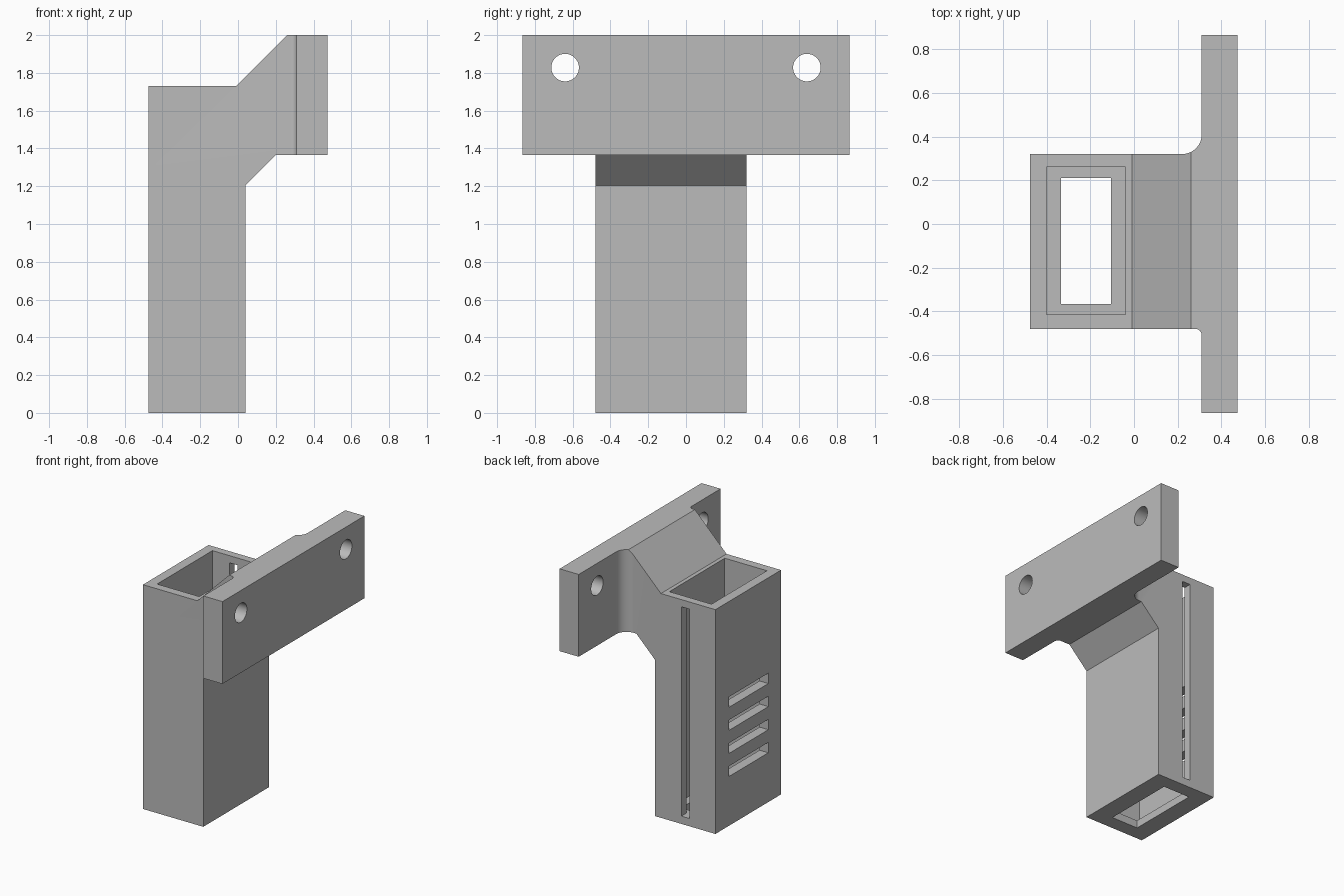
import bpy
from math import cos, sin, pi

if "Cube" in bpy.data.objects:
    bpy.data.objects.remove(bpy.data.objects["Cube"], do_unlink=True)

grey = bpy.data.materials.new("plain grey")
grey.use_nodes = True
grey.diffuse_color = (0.5, 0.5, 0.5, 1)
grey.node_tree.nodes["Principled BSDF"].inputs["Base Color"].default_value = (0.5, 0.5, 0.5, 1)


def prism(name, outline, axis, low, high):
    """Extrude a closed outline along an axis; the other two axes keep x, y, z order."""
    n = len(outline)
    verts = []
    for depth in (low, high):
        for point in outline:
            co = list(point)
            co.insert(axis, depth)
            verts.append(co)
    faces = [list(range(n)), list(range(n, 2 * n))]
    faces += [(i, (i + 1) % n, (i + 1) % n + n, i + n) for i in range(n)]
    mesh = bpy.data.meshes.new(name)
    mesh.from_pydata(verts, [], faces)
    mesh.materials.append(grey)
    obj = bpy.data.objects.new(name, mesh)
    bpy.context.collection.objects.link(obj)
    bpy.ops.object.select_all(action='DESELECT')
    bpy.context.view_layer.objects.active = obj
    obj.select_set(True)
    bpy.ops.object.mode_set(mode='EDIT')
    bpy.ops.mesh.select_all(action='SELECT')
    bpy.ops.mesh.normals_make_consistent(inside=False)
    bpy.ops.object.mode_set(mode='OBJECT')
    return obj


def box(name, x, y, z):
    return prism(name, [(x[0], y[0]), (x[1], y[0]), (x[1], y[1]), (x[0], y[1])], 2, *z)


def arc(cx, cy, r, start, end, steps):
    angles = [start + (end - start) * i / steps for i in range(steps + 1)]
    return [(cx + r * cos(a), cy + r * sin(a)) for a in angles]


def combine(target, tool, operation):
    mod = target.modifiers.new(tool.name, 'BOOLEAN')
    mod.operation = operation
    mod.solver = 'EXACT'
    mod.object = tool
    bpy.context.view_layer.objects.active = target
    bpy.ops.object.modifier_apply(modifier=mod.name)
    bpy.data.objects.remove(tool, do_unlink=True)


LEFT, BACK, FRONT = -0.475, 0.32, -0.48
PLATE, RIGHT, HALF = 0.31, 0.473, 0.865

# Side silhouette of sleeve, sloped arm and mounting plate
silhouette = [(LEFT, 0), (0.04, 0), (0.04, 1.205), (0.2, 1.365), (RIGHT, 1.365),
              (RIGHT, 2), (0.26, 2), (-0.01, 1.73), (LEFT, 1.73)]
holder = prism("holster_bracket", silhouette, 1, -1, 1)

# Plan outline with the filleted inner corners
big, small = 0.09, 0.03
plan = [(LEFT, FRONT)]
plan += arc(PLATE - small, FRONT - small, small, pi / 2, 0, 8)
plan += [(PLATE, -HALF), (RIGHT, -HALF), (RIGHT, HALF), (PLATE, HALF)]
plan += arc(PLATE - big, BACK + big, big, 0, -pi / 2, 16)
plan += [(LEFT, BACK)]
combine(holder, prism("plan", plan, 2, -0.1, 2.1), 'INTERSECT')

# Open pocket and smaller floor opening
combine(holder, box("pocket", (-0.4, -0.04), (-0.415, 0.26), (0.06, 2.2)), 'DIFFERENCE')
combine(holder, box("floor_opening", (-0.335, -0.105), (-0.365, 0.21), (-0.1, 0.2)), 'DIFFERENCE')

# Tall slot in the back wall
combine(holder, box("back_slot", (-0.255, -0.185), (0.1, 0.5), (0.06, 1.675)), 'DIFFERENCE')

# Four vents in the right-hand wall
for i in range(4):
    z = 0.38 + 0.178 * i
    combine(holder, box("vent", (-0.6, -0.3), (-0.325, 0.155), (z, z + 0.08)), 'DIFFERENCE')

# Screw holes through the plate
for y in (-0.64, 0.64):
    circle = arc(y, 1.828, 0.073, 0, 2 * pi, 40)[:-1]
    combine(holder, prism("screw_hole", circle, 0, 0.2, 0.6), 'DIFFERENCE')

bpy.ops.object.select_all(action='DESELECT')
holder.select_set(True)
bpy.context.view_layer.objects.active = holder
bpy.ops.object.shade_smooth_by_angle(angle=pi / 6)
